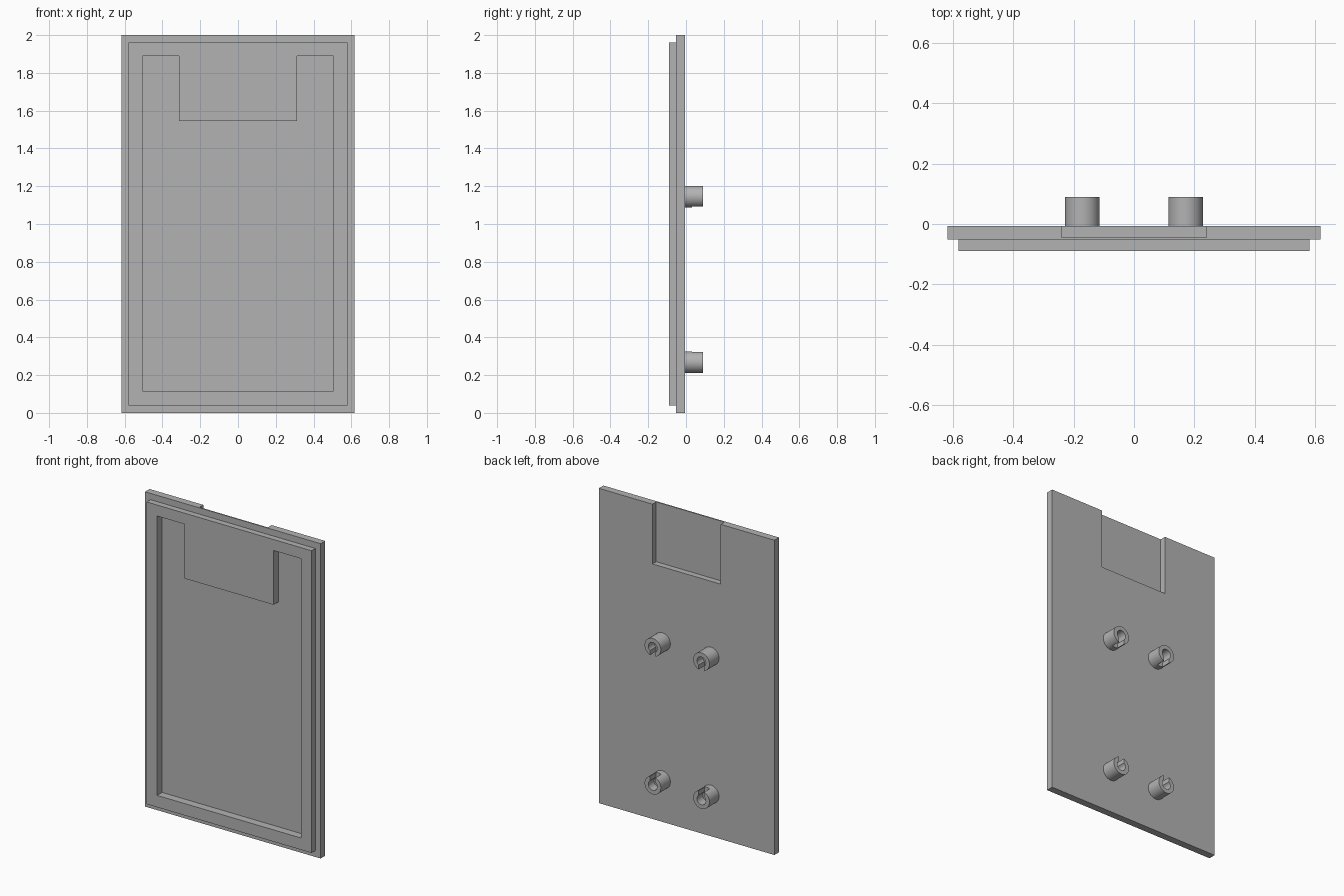
import bpy
import math

old = bpy.data.objects.get("Cube")
if old:
    bpy.data.objects.remove(old, do_unlink=True)

grey = bpy.data.materials.new("plain grey")
grey.use_nodes = True
COLOUR = (0.45, 0.45, 0.45, 1)
grey.diffuse_color = COLOUR
grey.node_tree.nodes["Principled BSDF"].inputs["Base Color"].default_value = COLOUR

# Depth levels, front to back
FRONT, STEP, BACK, TIP = -0.09, -0.052, -0.006, 0.09
POCKET_FLOOR = FRONT + 0.05


def box(name, x0, x1, y0, y1, z0, z1):
    bpy.ops.mesh.primitive_cube_add(
        size=1, location=((x0 + x1) / 2, (y0 + y1) / 2, (z0 + z1) / 2))
    ob = bpy.context.object
    ob.name = name
    ob.scale = (x1 - x0, y1 - y0, z1 - z0)
    bpy.ops.object.transform_apply(location=False, rotation=False, scale=True)
    ob.data.materials.append(grey)
    return ob


def rod(name, x, z, radius, y0, y1):
    bpy.ops.mesh.primitive_cylinder_add(
        vertices=48, radius=radius, depth=y1 - y0,
        location=(x, (y0 + y1) / 2, z), rotation=(math.pi / 2, 0, 0))
    ob = bpy.context.object
    ob.name = name
    ob.data.materials.append(grey)
    return ob


def combine(target, tool, operation):
    """Apply a boolean and discard the tool."""
    mod = target.modifiers.new(operation.lower(), 'BOOLEAN')
    mod.operation = operation
    mod.solver = 'EXACT'
    mod.object = tool
    bpy.context.view_layer.objects.active = target
    bpy.ops.object.modifier_apply(modifier=mod.name)
    bpy.data.objects.remove(tool, do_unlink=True)


# Back plate with a raised lip on the front
panel = box("cover_panel", -0.617, 0.617, STEP, BACK, 0, 2)
combine(panel, box("lip", -0.58, 0.58, FRONT, STEP + 0.01, 0.04, 1.96), 'UNION')

# Front pocket, leaving a solid block at the top centre
pocket = box("pocket", -0.505, 0.505, FRONT - 0.1, POCKET_FLOOR, 0.115, 1.89)
block = box("block", -0.313, 0.313, FRONT - 0.2, BACK, 1.545, 2.1)
combine(pocket, block, 'DIFFERENCE')
combine(panel, pocket, 'DIFFERENCE')

# Rear recess, open at the top edge
combine(panel, box("recess", -0.24, 0.24, BACK - 0.038, 0.1, 1.62, 2.1), 'DIFFERENCE')

# Four hollow pegs, their slots facing each other vertically
SLOT_START = 0.032
for side, x in (("right", -0.171), ("left", 0.171)):
    for level, z, way in (("upper", 1.145, -1), ("lower", 0.268, 1)):
        peg = rod(f"{level}_{side}_peg", x, z, 0.057, BACK - 0.01, TIP)
        combine(peg, rod("bore", x, z, 0.031, SLOT_START, TIP + 0.05), 'DIFFERENCE')
        z0, z1 = sorted((z, z + way * 0.1))
        slot = box("slot", x - 0.019, x + 0.019, SLOT_START, TIP + 0.05, z0, z1)
        combine(peg, slot, 'DIFFERENCE')
        bpy.ops.object.select_all(action='DESELECT')
        peg.select_set(True)
        bpy.context.view_layer.objects.active = peg
        bpy.ops.object.shade_smooth_by_angle(angle=math.radians(30))
